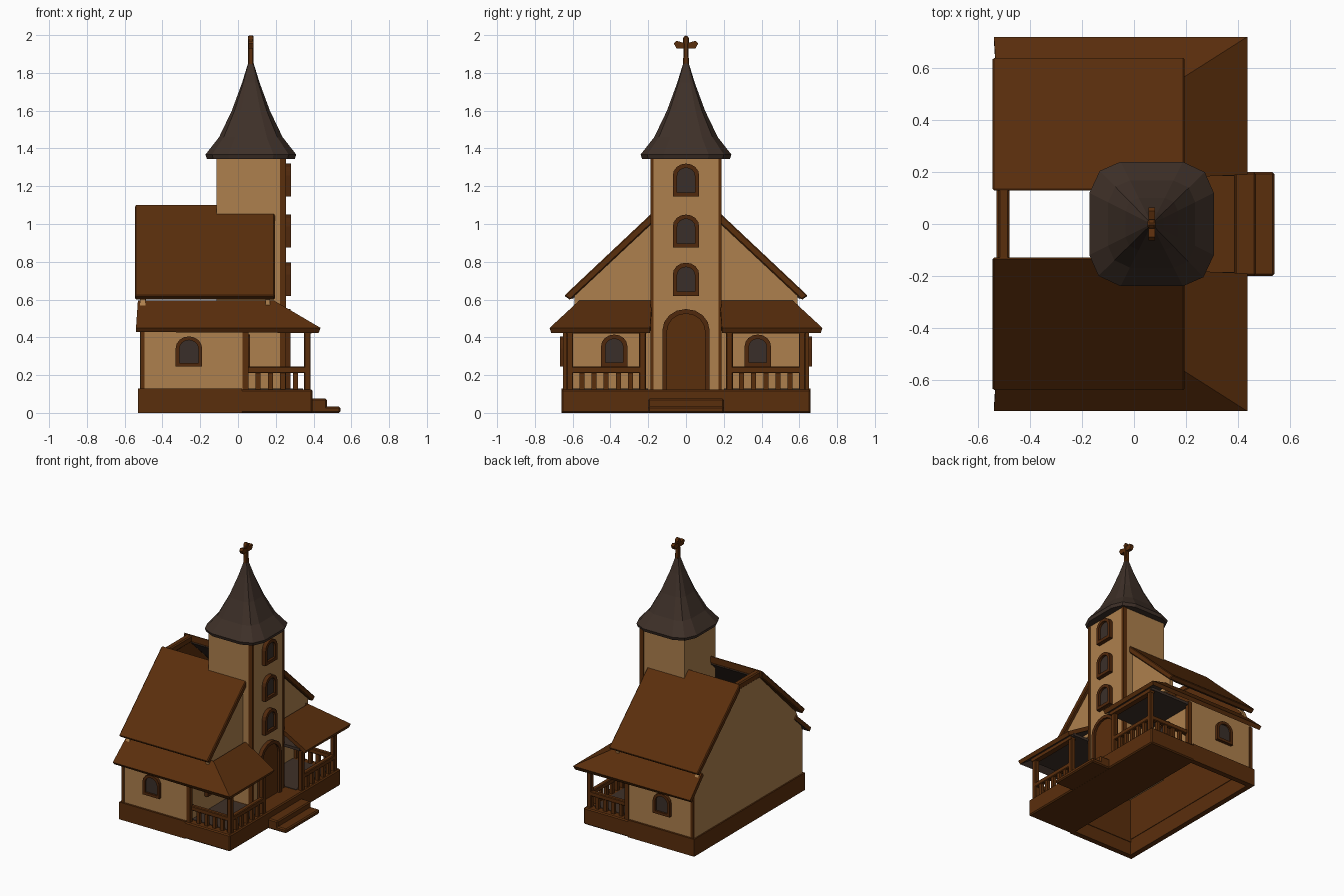
import bpy, bmesh, math

if "Cube" in bpy.data.objects:
    bpy.data.objects.remove(bpy.data.objects["Cube"])


def material(name, r, g, b):
    m = bpy.data.materials.new(name)
    lin = [(c / 255 / 12.92 if c < 10 else ((c / 255 + 0.055) / 1.055) ** 2.4) for c in (r, g, b)]
    m.diffuse_color = (*lin, 1)
    m.use_nodes = True
    m.node_tree.nodes["Principled BSDF"].inputs["Base Color"].default_value = m.diffuse_color
    return m


BROWN = material("brown wood", 90, 46, 12)
FRAME = material("dark brown wood", 80, 40, 12)
TAN = material("tan plaster", 174, 128, 77)
SLATE = material("dark slate", 62, 48, 40)
GLASS = material("dark glass", 58, 47, 41)


def finish(name, bm, mat, bevel=0.0):
    me = bpy.data.meshes.new(name)
    bm.to_mesh(me)
    bm.free()
    me.materials.append(mat)
    ob = bpy.data.objects.new(name, me)
    bpy.context.collection.objects.link(ob)
    if bevel:
        mod = ob.modifiers.new("soft edges", 'BEVEL')
        mod.width, mod.segments, mod.limit_method = bevel, 1, 'ANGLE'
    return ob


def place(axis, u, z, d):
    # outline coordinate (u, z) at depth d along the extrusion axis
    return (d, u, z) if axis == 'x' else (u, d, z)


def prism(name, pts, axis, a, b, mat, bevel=0.0):
    bm = bmesh.new()
    A = [bm.verts.new(place(axis, u, z, a)) for u, z in pts]
    B = [bm.verts.new(place(axis, u, z, b)) for u, z in pts]
    n = len(pts)
    bm.faces.new(A)
    bm.faces.new(B)
    for i in range(n):
        j = (i + 1) % n
        bm.faces.new((A[i], A[j], B[j], B[i]))
    bmesh.ops.recalc_face_normals(bm, faces=bm.faces)
    return finish(name, bm, mat, bevel)


def box(name, x, y, z, mat, bevel=0.0):
    pts = [(y[0], z[0]), (y[1], z[0]), (y[1], z[1]), (y[0], z[1])]
    return prism(name, pts, 'x', x[0], x[1], mat, bevel)


def arch(c, w, z0, z1, n=8):
    # straight sides with a rounded top
    h = z1 - w * 0.9
    return [(c - w, z0), (c + w, z0)] + [
        (c + w * math.cos(math.pi * i / n), h + 0.9 * w * math.sin(math.pi * i / n)) for i in range(n + 1)]


def arched_opening(name, axis, c, w, z0, z1, wall, depth, rim, mat, sill=True):
    outer = arch(c, w, z0, z1)
    inner = arch(c, w - rim, z0 + (rim if sill else 0.005), z1 - rim)
    bm = bmesh.new()
    loops = [[bm.verts.new(place(axis, u, z, d)) for u, z in pts]
             for pts, d in ((outer, wall), (outer, wall + depth), (inner, wall + depth), (inner, wall))]
    n = len(outer)
    for k in range(4):
        P, Q = loops[k], loops[(k + 1) % 4]
        for i in range(n):
            j = (i + 1) % n
            bm.faces.new((P[i], P[j], Q[j], Q[i]))
    bmesh.ops.recalc_face_normals(bm, faces=bm.faces)
    finish(name + "_frame", bm, FRAME)
    prism(name + "_panel", inner, axis, wall - 0.005, wall + depth * 0.45, mat)


# Base: solid porch floor, hollow foundation under the hall, steps
box("porch_floor", (0.0, 0.395), (-0.66, 0.66), (0, 0.125), BROWN, 0.008)
box("foundation_back", (-0.53, -0.49), (-0.66, 0.66), (0, 0.13), BROWN)
box("upper_step", (0.38, 0.47), (-0.2, 0.2), (0, 0.075), BROWN, 0.008)
box("lower_step", (0.38, 0.542), (-0.2, 0.2), (0, 0.033), BROWN, 0.008)

# Back wall with flat-topped gable, brown inner lining and ridge crosspiece
half = [(0.64, 0.12), (0.64, 0.47), (0.57, 0.62), (0.12, 1.06)]
gable = half + [(-u, z) for u, z in reversed(half)]
prism("back_wall", gable, 'x', -0.52, -0.49, TAN)
prism("back_wall_lining", [(u * 0.98, z) for u, z in gable], 'x', -0.492, -0.486, BROWN)
box("ridge_crosspiece", (-0.525, -0.48), (-0.14, 0.14), (1.045, 1.095), BROWN, 0.008)

for s in (-1, 1):
    side = "right" if s > 0 else "left"

    def span(a, b):
        return (min(s * a, s * b), max(s * a, s * b))

    # Hall walls with brown linings
    box(side + "_foundation", (-0.53, 0.02), span(0.62, 0.66), (0, 0.13), BROWN)
    box(side + "_wall", (-0.5, 0.03), span(0.62, 0.645), (0.12, 0.48), TAN)
    box(side + "_wall_lining", (-0.49, 0.01), span(0.615, 0.622), (0.1, 0.48), BROWN)
    box(side + "_porch_wall", (0.01, 0.035), span(0.17, 0.645), (0.12, 0.48), TAN)
    box(side + "_porch_wall_lining", (0.005, 0.012), span(0.185, 0.62), (0.12, 0.48), BROWN)
    box(side + "_back_corner_trim", (-0.517, -0.495), span(0.63, 0.652), (0.12, 0.46), BROWN)
    box(side + "_front_corner_trim", (0.025, 0.055), span(0.62, 0.652), (0.12, 0.46), BROWN)
    box(side + "_porch_ceiling", (0.02, 0.385), span(0.185, 0.645), (0.435, 0.455), SLATE)
    box(side + "_porch_floor_plate", (0.036, 0.345), span(0.2, 0.6), (0.122, 0.129), SLATE)

    # Front gable panel beside the tower
    prism(side + "_gable", [(s * u, z) for u, z in
          ((0.17, 0.55), (0.59, 0.55), (0.59, 0.62), (0.17, 1.02))], 'x', 0.145, 0.17, TAN)

    # Upper roof slope, leaving the ridge open, with a dark underside
    prism(side + "_upper_roof", [(s * u, z) for u, z in
          ((0.645, 0.62), (0.13, 1.105), (0.13, 1.05), (0.613, 0.598))], 'x', -0.545, 0.195, BROWN, 0.006)
    prism(side + "_upper_roof_lining", [(s * u, z) for u, z in
          ((0.605, 0.607), (0.135, 1.047), (0.135, 1.038), (0.6, 0.603))], 'x', -0.485, 0.143, SLATE)

    # Lower skirt roof, wrapping around the front corner
    bm = bmesh.new()
    top = [bm.verts.new((x, s * y, 0.595)) for x, y in ((-0.53, 0.565), (0.19, 0.565), (0.19, 0.18))]
    low = [bm.verts.new((x, s * y, 0.45)) for x, y in ((-0.54, 0.722), (0.437, 0.722), (0.437, 0.19))]
    for i in range(2):
        f = bm.faces.new((top[i], top[i + 1], low[i + 1], low[i]))
        f.normal_update()
        if f.normal.z < 0:
            f.normal_flip()
    ob = finish(side + "_skirt_roof", bm, BROWN)
    ob.data.materials.append(SLATE)
    mod = ob.modifiers.new("thickness", 'SOLIDIFY')
    mod.thickness, mod.offset, mod.material_offset = 0.03, -1, 1

    # Porch posts, rails and balusters
    for nm, y in (("outer", 0.615), ("inner", 0.23)):
        box(f"{side}_{nm}_post", (0.35, 0.385), span(y - 0.018, y + 0.018), (0.12, 0.45), BROWN, 0.005)
    box(side + "_front_beam", (0.35, 0.39), span(0.21, 0.635), (0.42, 0.45), BROWN)
    box(side + "_front_rail", (0.35, 0.385), span(0.23, 0.615), (0.21, 0.245), BROWN, 0.005)
    box(side + "_side_rail", (0.04, 0.37), span(0.6, 0.632), (0.21, 0.245), BROWN, 0.005)
    for i in range(1, 6):
        y = 0.23 + 0.385 * i / 6
        box(f"{side}_front_baluster_{i}", (0.357, 0.38), span(y - 0.013, y + 0.013), (0.12, 0.22), BROWN)
    for i in range(1, 5):
        x = 0.04 + 0.33 * i / 5
        box(f"{side}_side_baluster_{i}", (x - 0.013, x + 0.013), span(0.605, 0.628), (0.12, 0.22), BROWN)

    # Hall windows
    arched_opening(side + "_porch_window", 'x', s * 0.38, 0.07, 0.245, 0.415, 0.033, 0.03, 0.023, GLASS)
    arched_opening(side + "_side_window", 'y', -0.26, 0.07, 0.245, 0.405, s * 0.643, s * 0.025, 0.02, GLASS)

    # Tower corner strips
    box(side + "_tower_strip", (0.222, 0.254), span(0.171, 0.189), (0.12, 1.36), BROWN)

# Tower with three stacked windows and the door
box("tower", (-0.115, 0.25), (-0.185, 0.185), (0.1, 1.365), TAN)
for i, z in enumerate((0.62, 0.875, 1.145)):
    arched_opening(f"tower_window_{i + 1}", 'x', 0, 0.07, z, z + 0.175, 0.248, 0.032, 0.023, GLASS)
arched_opening("door", 'x', 0, 0.125, 0.12, 0.55, 0.248, 0.03, 0.025, BROWN, sill=False)

# Flared spire on a square plan with cut corners
plan = []
for q in range(4):
    for u, v in ((0.24, -0.12), (0.24, 0.12), (0.205, 0.2)):
        c, t = round(math.cos(q * math.pi / 2)), round(math.sin(q * math.pi / 2))
        plan.append((u * c - v * t, u * t + v * c))
profile = [(1.345, 0.97), (1.368, 1.0), (1.46, 0.7), (1.6, 0.42), (1.75, 0.19), (1.86, 0.05)]
bm = bmesh.new()
rings = [[bm.verts.new((0.068 + x * k, y * k, z)) for x, y in plan] for z, k in profile]
for P, Q in zip(rings, rings[1:]):
    for i in range(12):
        j = (i + 1) % 12
        bm.faces.new((P[i], P[j], Q[j], Q[i]))
bm.faces.new(rings[0])
bm.faces.new(rings[-1])
bmesh.ops.recalc_face_normals(bm, faces=bm.faces)
finish("spire", bm, SLATE)

# Cross with flared arm tips
prism("cross_upright", [(-0.017, 1.83), (0.017, 1.83), (0.012, 1.93), (0.017, 1.985), (0, 2.0),
                        (-0.017, 1.985), (-0.012, 1.93)], 'x', 0.053, 0.083, BROWN, 0.005)
prism("cross_arms", [(-0.05, 1.928), (0, 1.93), (0.05, 1.928), (0.064, 1.955), (0.05, 1.97),
                     (0, 1.955), (-0.05, 1.97), (-0.064, 1.955)], 'x', 0.055, 0.081, BROWN)
